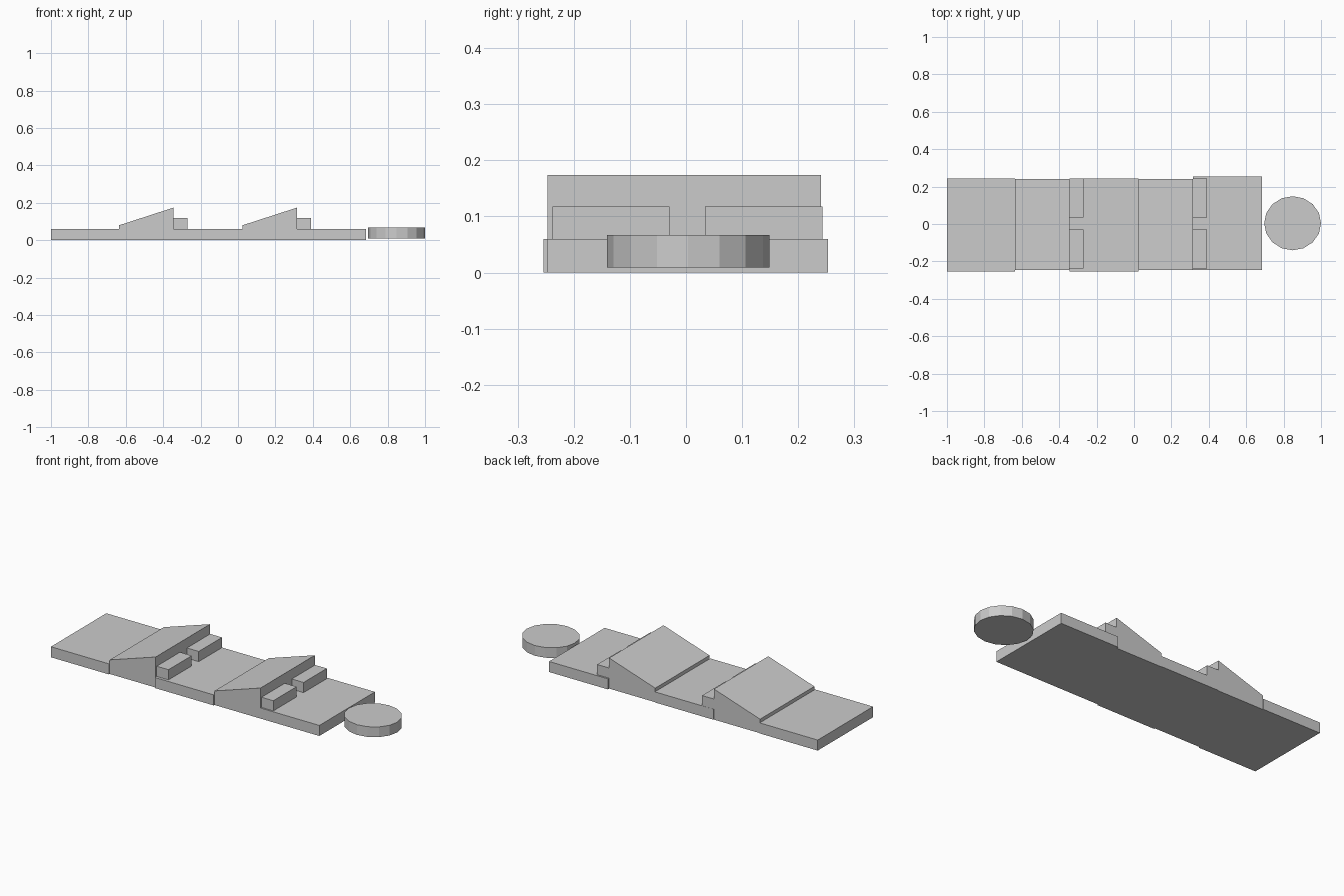
import bpy, bmesh
from math import cos, sin, tau

if "Cube" in bpy.data.objects:
    bpy.data.objects.remove(bpy.data.objects["Cube"])


def finish(name, bm):
    bmesh.ops.recalc_face_normals(bm, faces=bm.faces)
    mesh = bpy.data.meshes.new(name)
    bm.to_mesh(mesh)
    bm.free()
    obj = bpy.data.objects.new(name, mesh)
    bpy.context.collection.objects.link(obj)
    return obj


def extrude(name, points, direction):
    """Fill a closed outline and extrude it along a vector."""
    bm = bmesh.new()
    face = bm.faces.new([bm.verts.new(p) for p in points])
    new = bmesh.ops.extrude_face_region(bm, geom=[face], use_keep_orig=True)["geom"]
    bmesh.ops.translate(bm, vec=direction,
                        verts=[v for v in new if isinstance(v, bmesh.types.BMVert)])
    return finish(name, bm)


def profile(name, xz, y0, y1):
    return extrude(name, [(x, y0, z) for x, z in xz], (0, y1 - y0, 0))


def box(name, x0, x1, y0, y1, z0, z1):
    return profile(name, [(x0, z0), (x1, z0), (x1, z1), (x0, z1)], y0, y1)


# Flat base slabs
box("slab_left", -1.0, -0.635, -0.254, 0.244, 0, 0.06)
box("slab_middle", -0.345, 0.025, -0.254, 0.244, 0, 0.06)
box("slab_right", 0.315, 0.685, -0.247, 0.253, 0, 0.06)

# Two ramps, each with a pair of step blocks behind its tall end
for label, x in (("left", -0.635), ("right", 0.025)):
    top = x + 0.29
    profile("ramp_" + label,
            [(x, 0), (top, 0), (top, 0.174), (x, 0.08)], -0.247, 0.241)
    box("front_step_" + label, top, top + 0.074, -0.238, -0.029, 0.06, 0.118)
    box("back_step_" + label, top, top + 0.074, 0.034, 0.243, 0.06, 0.118)

# Slightly oval sixteen-sided disc at the right end
extrude("disc", [(0.848 + 0.152 * cos(tau * i / 16), 0.004 + 0.1445 * sin(tau * i / 16), 0.009)
                 for i in range(16)], (0, 0, 0.058))
